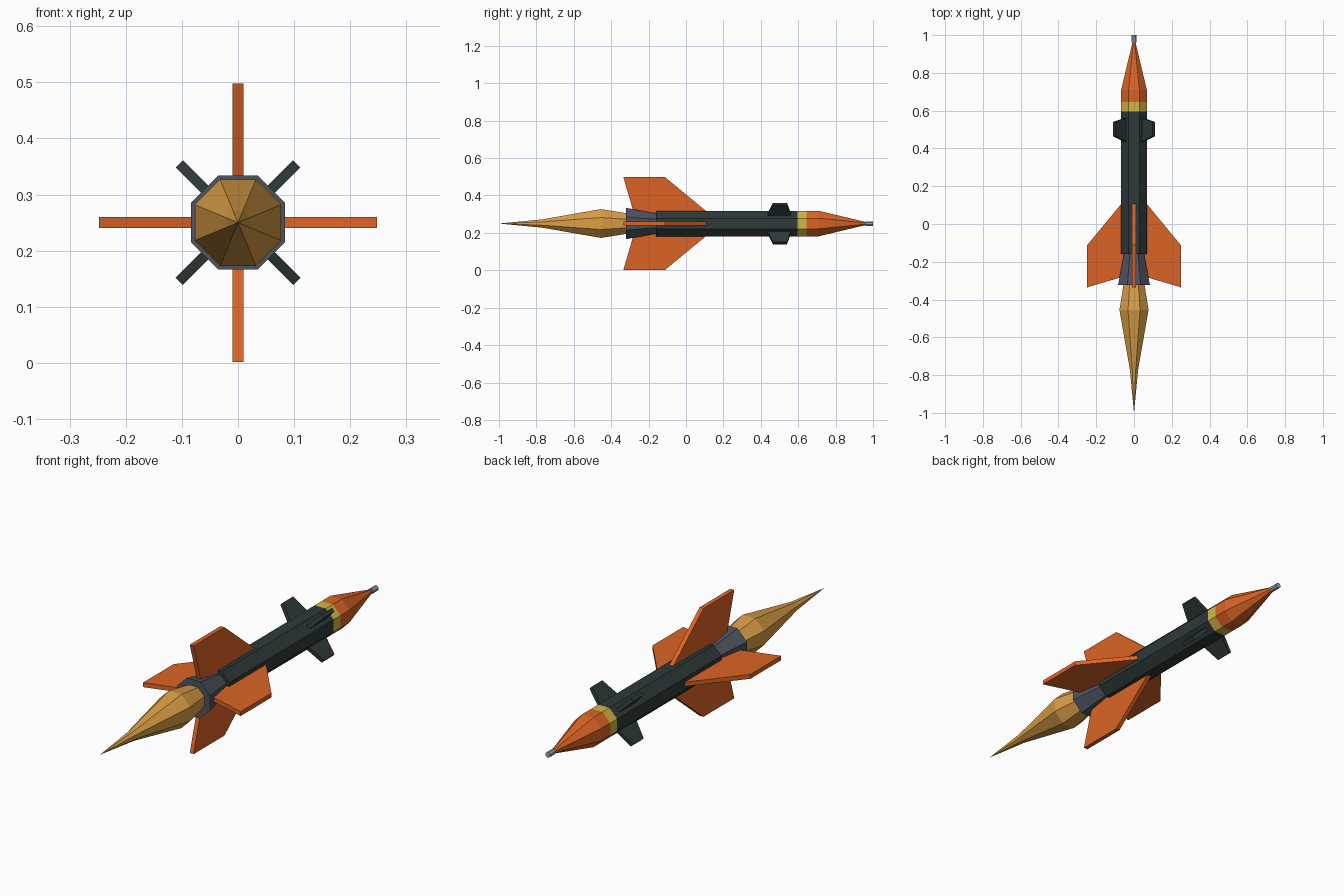
import bpy, bmesh, math
from mathutils import Matrix, Vector

cube = bpy.data.objects.get("Cube")
if cube:
    bpy.data.objects.remove(cube, do_unlink=True)

AXIS_Z = 0.25   # height of the rocket's centre line
SIDES = 8


def material(name, rgb):
    linear = [((c / 255 + 0.055) / 1.055) ** 2.4 for c in rgb]
    mat = bpy.data.materials.new(name)
    mat.use_nodes = True
    mat.diffuse_color = (*linear, 1)
    mat.node_tree.nodes["Principled BSDF"].inputs["Base Color"].default_value = (*linear, 1)
    return mat


orange = material("orange paint", (220, 100, 37))
dark = material("dark body paint", (46, 57, 57))
yellow = material("yellow band paint", (212, 182, 68))
amber = material("amber flame", (218, 158, 70))
grey = material("nozzle grey", (80, 83, 95))
silver = material("silver metal", (160, 165, 172))


def finish(name, bm, mat):
    bmesh.ops.recalc_face_normals(bm, faces=bm.faces[:])
    mesh = bpy.data.meshes.new(name)
    bm.to_mesh(mesh)
    bm.free()
    mesh.materials.append(mat)
    obj = bpy.data.objects.new(name, mesh)
    obj.location.z = AXIS_Z
    bpy.context.collection.objects.link(obj)
    return obj


def hull(name, profile, mat):
    """Octagonal tube along y from (y, half width) pairs, closed at both ends."""
    bm = bmesh.new()
    rings = []
    for y, half in profile:
        if half == 0:
            rings.append([bm.verts.new((0, y, 0))] * SIDES)
            continue
        radius = half / math.cos(math.pi / SIDES)
        angles = [(i + 0.5) * math.tau / SIDES for i in range(SIDES)]
        rings.append([bm.verts.new((radius * math.cos(a), y, radius * math.sin(a))) for a in angles])
    for low, high in zip(rings, rings[1:]):
        for i in range(SIDES):
            j = (i + 1) % SIDES
            corners = dict.fromkeys((low[i], low[j], high[j], high[i]))
            bm.faces.new(list(corners))
    for ring, (y, half) in zip((rings[0], rings[-1]), (profile[0], profile[-1])):
        if half:
            bm.faces.new(ring)
    return finish(name, bm, mat)


def fin(name, outline, thickness, angle, mat):
    """Flat plate from (radius, y) points, turned about the centre line."""
    bm = bmesh.new()
    face = bm.faces.new([bm.verts.new((r, y, -thickness / 2)) for r, y in outline])
    out = bmesh.ops.extrude_face_region(bm, geom=[face])
    top = [v for v in out["geom"] if isinstance(v, bmesh.types.BMVert)]
    bmesh.ops.translate(bm, verts=top, vec=Vector((0, 0, thickness)))
    bm.transform(Matrix.Rotation(-math.radians(angle), 4, "Y"))
    return finish(name, bm, mat)


# Hull sections from tail to tip
BODY = 0.068
hull("flame", [(-1, 0), (-0.77, 0.022), (-0.455, 0.077), (-0.31, 0.054)], amber)
hull("nozzle", [(-0.322, 0.084), (-0.155, 0.053)], grey)
hull("body", [(-0.16, BODY), (0.595, BODY)], dark)
hull("band", [(0.595, BODY), (0.645, BODY)], yellow)
hull("nose_cone", [(0.645, BODY), (0.71, BODY), (0.97, 0.006)], orange)
hull("nose_probe", [(0.96, 0.012), (1, 0.012)], silver)

# Four large tail fins and four small diagonal fins
TAIL = [(0.04, 0.14), (0.248, -0.112), (0.248, -0.335), (0.04, -0.274)]
CANARD = [(0.05, 0.565), (0.148, 0.54), (0.148, 0.465), (0.05, 0.43)]
for n, side in enumerate(("left", "top", "right", "bottom")):
    fin("tail_fin_" + side, TAIL, 0.02, n * 90, orange)
for n, side in enumerate(("upper_left", "upper_right", "lower_right", "lower_left")):
    fin("front_fin_" + side, CANARD, 0.018, n * 90 + 45, dark)
